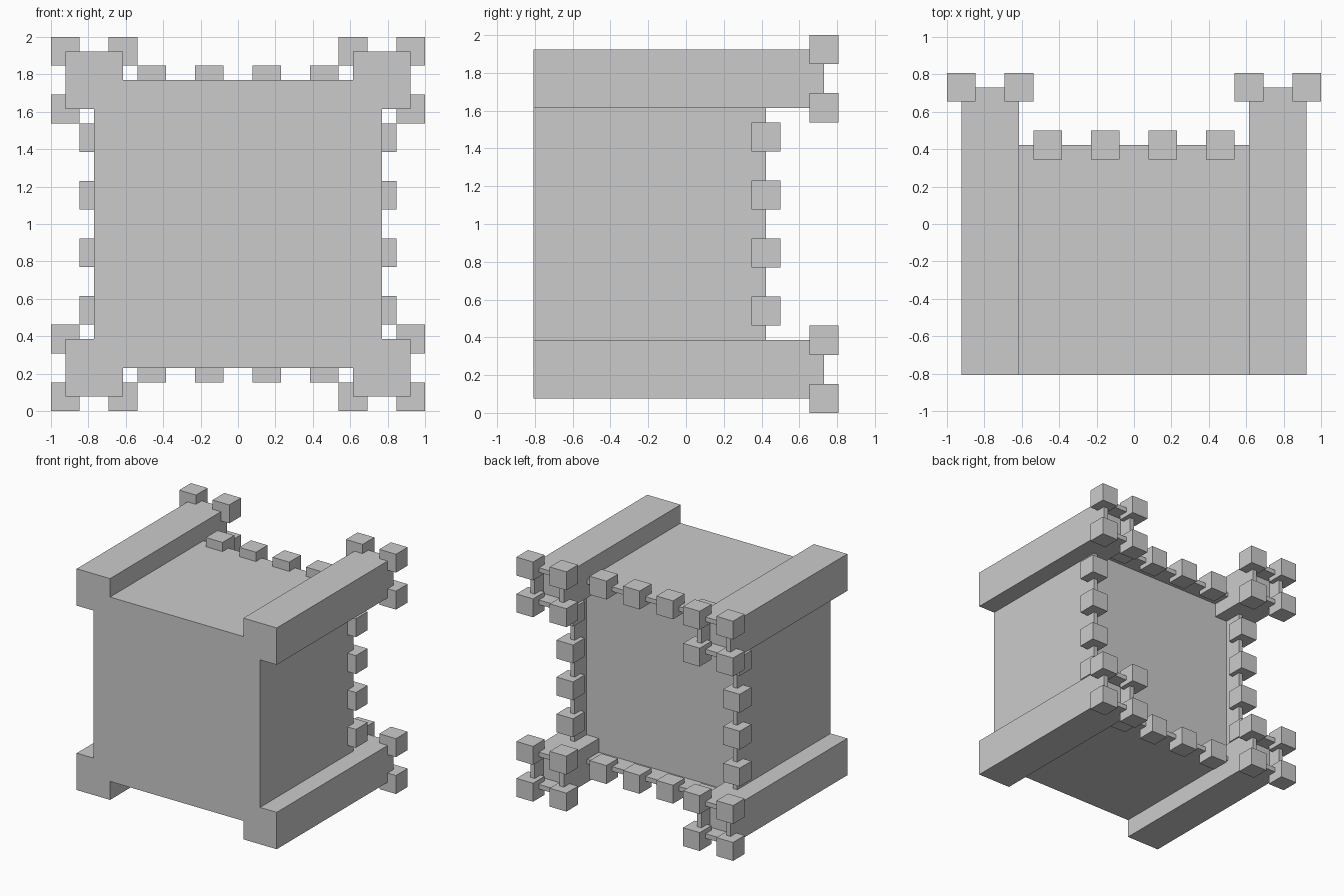
import bpy, bmesh
from mathutils import Matrix, Vector

if "Cube" in bpy.data.objects:
    bpy.data.objects.remove(bpy.data.objects["Cube"])

U = 1 / 13            # model grid unit
FRONT = -10.5         # base plane of the keep, in units


def point(x, y, z):
    return Vector((x * U, (FRONT + y) * U, 1 + z * U))


def add_box(bm, x, z, half, y0, y1):
    """Box centred on x, z running from y0 to y1 (units). Returns its back face."""
    size = Matrix.Diagonal((2 * half * U, (y1 - y0) * U, 2 * half * U, 1))
    place = Matrix.Translation(point(x, (y0 + y1) / 2, z))
    verts = bmesh.ops.create_cube(bm, size=1, matrix=place @ size)["verts"]
    faces = {f for v in verts for f in v.link_faces}
    return max(faces, key=lambda f: f.calc_center_median().y)


def add_hollow_box(bm, x, z, half, height, wall, depth):
    """Box with a thin parapet around a sunken back face."""
    top = add_box(bm, x, z, half, 0, height)
    bmesh.ops.inset_region(bm, faces=[top], thickness=wall * U, use_even_offset=True)
    floor = bmesh.ops.extrude_discrete_faces(bm, faces=[top])["faces"][0]
    bmesh.ops.translate(bm, verts=floor.verts, vec=(0, -depth * U, 0))


def finish(name, bm):
    bmesh.ops.recalc_face_normals(bm, faces=bm.faces)
    mesh = bpy.data.meshes.new(name)
    bm.to_mesh(mesh)
    bm.free()
    obj = bpy.data.objects.new(name, mesh)
    bpy.context.collection.objects.link(obj)
    return obj


# Main keep with a recessed roof
bm = bmesh.new()
add_hollow_box(bm, 0, 0, 10, 16, 0.5, 2)
keep = finish("castle_walls", bm)

# Four corner towers, merged into the keep
corners = [(x, z) for x in (-10, 10) for z in (-10, 10)]
bm = bmesh.new()
for x, z in corners:
    add_hollow_box(bm, x, z, 2, 20, 0.5, 1.5)
towers = finish("corner_towers", bm)

union = keep.modifiers.new("merge_towers", "BOOLEAN")
union.operation = "UNION"
union.solver = "EXACT"
union.object = towers
bpy.context.view_layer.objects.active = keep
bpy.ops.object.modifier_apply(modifier=union.name)
bpy.data.objects.remove(towers)

# Battlement cubes on the tower corners
bm = bmesh.new()
for x, z in corners:
    for dx in (-2, 2):
        for dz in (-2, 2):
            add_box(bm, x + dx, z + dz, 1, 19, 21)
finish("tower_battlements", bm)

# Battlement cubes along the four walls
bm = bmesh.new()
for side in (-10, 10):
    for along in (-6, -2, 2, 6):
        add_box(bm, along, side, 1, 15, 17)
        add_box(bm, side, along, 1, 15, 17)
finish("wall_battlements", bm)
